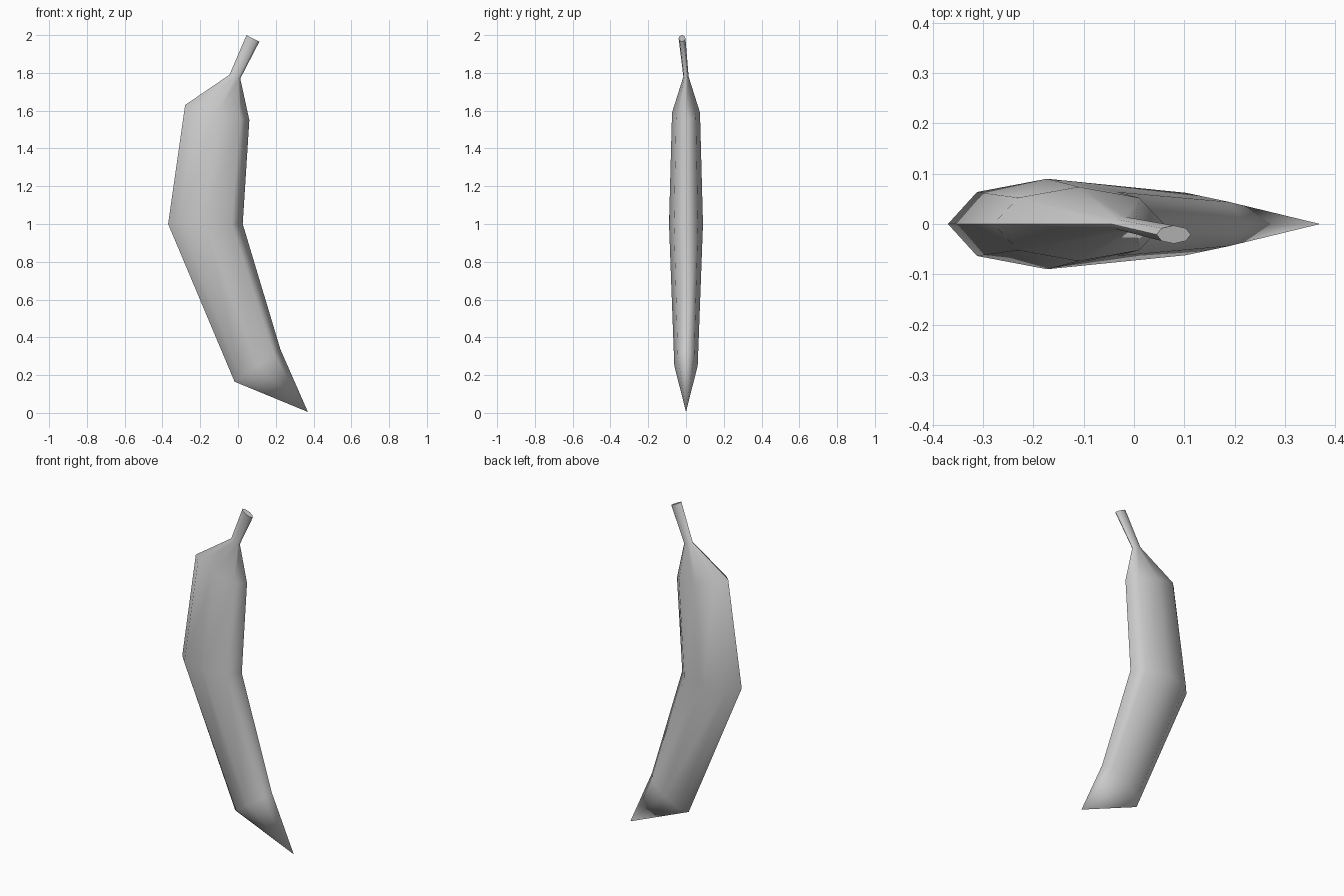
import bpy
import bmesh
from math import cos, sin, tau
from mathutils import Vector

cube = bpy.data.objects.get("Cube")
if cube:
    bpy.data.objects.remove(cube, do_unlink=True)

SIDES = 8

# One flat grey for the whole pod
grey = bpy.data.materials.new("pale grey")
grey.use_nodes = True
grey.diffuse_color = (0.6, 0.6, 0.6, 1)
grey.node_tree.nodes["Principled BSDF"].inputs["Base Color"].default_value = (0.6, 0.6, 0.6, 1)

# Rings from stem end to lower body: outer (x, z), inner (x, z), y centre, y radius
rings = [
    ((0.045, 2.00), (0.113, 1.965), -0.021, 0.018),
    ((-0.045, 1.79), (0.012, 1.77), 0.0, 0.014),
    ((-0.28, 1.63), (0.06, 1.55), 0.0, 0.074),
    ((-0.37, 1.00), (0.025, 1.00), 0.0, 0.09),
    ((-0.018, 0.165), (0.225, 0.335), 0.0, 0.062),
]


def add_ring(bm, outer, inner, y, radius):
    """Flattened polygon spanning the outer and inner profile points."""
    a = Vector((outer[0], y, outer[1]))
    b = Vector((inner[0], y, inner[1]))
    centre, half = (a + b) / 2, (a - b) / 2
    return [bm.verts.new(centre + half * cos(tau * i / SIDES)
                         + Vector((0, radius * sin(tau * i / SIDES), 0)))
            for i in range(SIDES)]


bm = bmesh.new()
loops = [add_ring(bm, *r) for r in rings]
tip = bm.verts.new((0.37, 0, 0.005))

# Curved pod wall
for upper, lower in zip(loops, loops[1:]):
    for i in range(SIDES):
        j = (i + 1) % SIDES
        bm.faces.new((upper[i], upper[j], lower[j], lower[i]))
# Pointed tip and cut stem end
for i in range(SIDES):
    bm.faces.new((loops[-1][i], loops[-1][(i + 1) % SIDES], tip))
cap = bm.faces.new(loops[0])
bmesh.ops.recalc_face_normals(bm, faces=bm.faces)

for face in bm.faces:
    face.smooth = True
# Keep the stem rim and the outer seam crisp
for edge in cap.edges:
    edge.smooth = False
seam = [loop[0] for loop in loops] + [tip]
for a, b in zip(seam, seam[1:]):
    bm.edges.get((a, b)).smooth = False

mesh = bpy.data.meshes.new("curved_pod")
bm.to_mesh(mesh)
bm.free()
mesh.materials.append(grey)
pod = bpy.data.objects.new("curved_pod", mesh)
bpy.context.collection.objects.link(pod)
